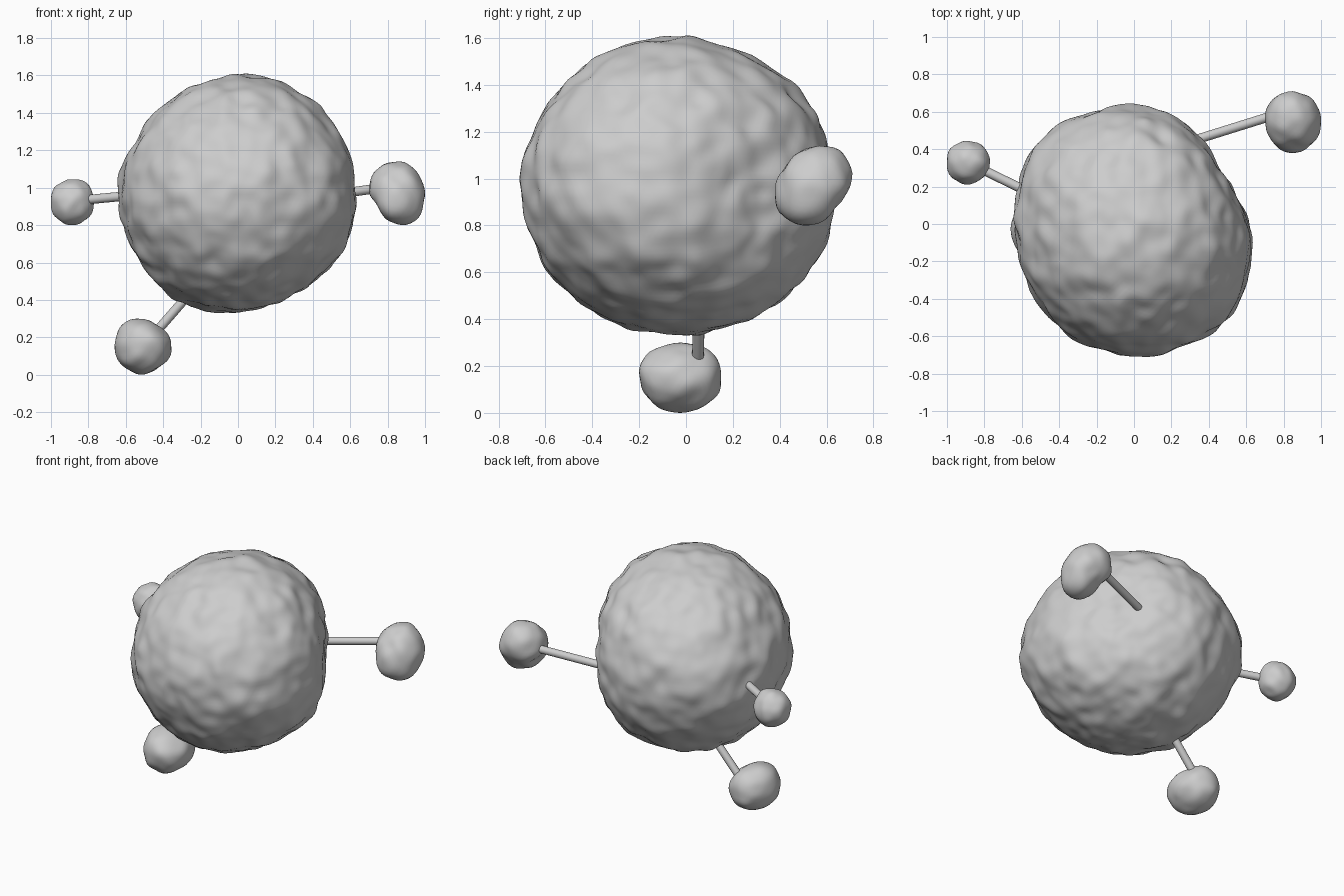
import bpy, bmesh
from math import exp
from mathutils import Vector, noise

cube = bpy.data.objects.get("Cube")
if cube:
    bpy.data.objects.remove(cube, do_unlink=True)

# Single mid grey material
grey = bpy.data.materials.new("stone_grey")
grey.use_nodes = True
colour = (0.61, 0.61, 0.61, 1)
grey.diffuse_color = colour
grey.node_tree.nodes["Principled BSDF"].inputs["Base Color"].default_value = colour


def add_object(name, bm):
    mesh = bpy.data.meshes.new(name)
    bm.to_mesh(mesh)
    bm.free()
    mesh.materials.append(grey)
    ob = bpy.data.objects.new(name, mesh)
    bpy.context.collection.objects.link(ob)
    return ob


def rock(name, low, high, detail, lumps, roughness):
    """Sphere pushed by broad lumps and noise, then fitted to a box."""
    low, high = Vector(low), Vector(high)
    size = high - low
    bm = bmesh.new()
    bmesh.ops.create_icosphere(bm, subdivisions=detail, radius=1)
    for v in bm.verts:
        d = v.co.normalized()
        r = 1.0
        for direction, amount, focus in lumps:
            r += amount * exp(focus * (d.dot(Vector(direction).normalized()) - 1))
        for frequency, amount in roughness:
            r += amount * noise.noise(d * frequency + low * 7)
        v.co = Vector(a * b / 2 for a, b in zip(d * r, size))
    # Fit the finished surface to its limits
    for axis in range(3):
        values = [v.co[axis] for v in bm.verts]
        start, span = min(values), max(values) - min(values)
        for v in bm.verts:
            v.co[axis] = low[axis] + (v.co[axis] - start) / span * size[axis]
    for f in bm.faces:
        f.smooth = True
    return add_object(name, bm)


def rod(name, start, end, radius=0.025):
    start, end = Vector(start), Vector(end)
    axis = end - start
    bm = bmesh.new()
    bmesh.ops.create_cone(bm, cap_ends=True, segments=16, radius1=radius,
                          radius2=radius, depth=axis.length)
    turn = axis.to_track_quat("Z", "Y")
    for v in bm.verts:
        v.co = turn @ v.co + (start + end) / 2
    for f in bm.faces:
        f.smooth = len(f.verts) == 4
    return add_object(name, bm)


# Large lumpy body, flattened towards the back left
rock("body", (-0.645, -0.71, 0.33), (0.635, 0.645, 1.61), 6,
     [((0.85, 0.55, 0), -0.12, 8), ((-0.8, 0.6, 0), 0.11, 8),
      ((0.75, -0.65, 0), 0.06, 8), ((-0.8, 0, -0.5), 0.03, 5),
      ((-0.7, -0.7, 0), 0.02, 8), ((0.4, -0.4, 0.8), 0.02, 8),
      ((-0.4, 0.4, -0.8), 0.02, 8), ((0.5, 0, -0.8), -0.04, 8),
      ((0.9, 0, -0.4), 0.04, 10), ((0, 0.9, -0.4), 0.04, 8),
      ((0, 0.9, 0.4), 0.03, 8)],
     [(4.5, 0.028), (7, 0.018)])

# Small outlying rocks
rock("left_rock", (0.70, 0.38, 0.80), (1.0, 0.71, 1.14), 4,
     [((0.6, -0.2, -0.8), 0.2, 6), ((-0.2, 0.7, 0.7), 0.1, 5),
      ((-0.1, -0.8, -0.6), 0.17, 5), ((0, 0.7, -0.7), -0.2, 5),
      ((-0.8, 0, -0.6), -0.2, 5), ((0, -0.7, 0.7), -0.1, 5)],
     [(2, 0.06)])
rock("right_rock", (-1.0, 0.21, 0.80), (-0.77, 0.445, 1.045), 4,
     [((0.7, 0, 0.7), 0.06, 5), ((-0.5, 0.5, -0.7), -0.04, 5)],
     [(2, 0.06)])
rock("lower_rock", (-0.66, -0.2, 0), (-0.355, 0.15, 0.3), 4,
     [((0, 0.8, 0.6), 0.12, 7), ((0, -0.8, 0.6), 0.1, 7),
      ((0, 0.8, -0.6), 0.06, 7), ((0.7, 0, 0.7), -0.08, 6),
      ((0.7, 0, -0.7), -0.1, 6), ((-0.5, 0, 0.8), 0.08, 6)],
     [(2, 0.06)])

# Thin rods linking the small rocks to the body
rod("left_rod", (0.28, 0.435, 0.93), (0.84, 0.61, 1.01))
rod("right_rod", (-0.45, 0.115, 0.97), (-0.87, 0.32, 0.93))
rod("lower_rod", (-0.14, 0.06, 0.57), (-0.45, 0.05, 0.215))
